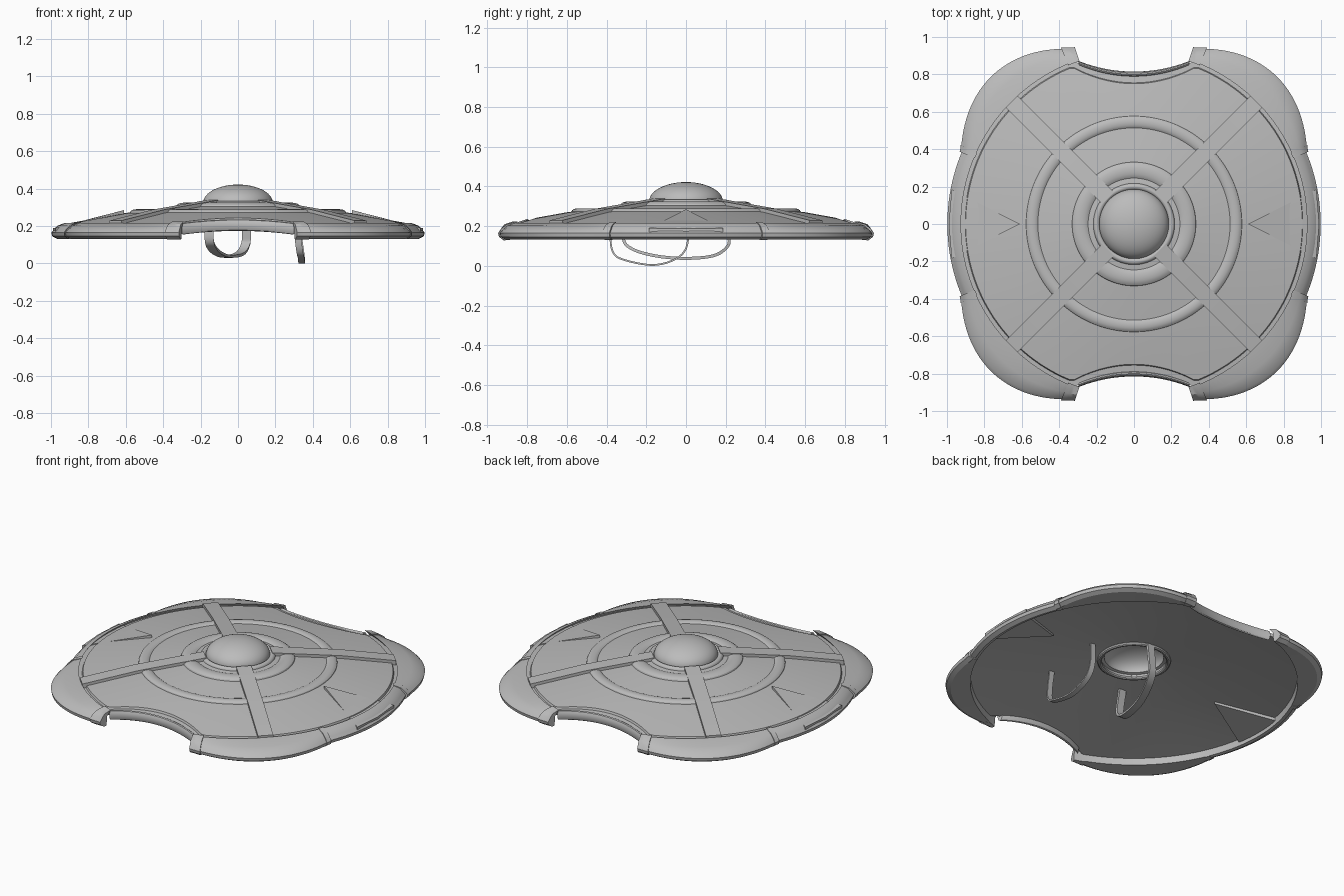
import bpy, bmesh, math
from mathutils import Vector
from math import sin, cos, pi, radians

cube = bpy.data.objects.get("Cube")
if cube:
    bpy.data.objects.remove(cube, do_unlink=True)

steel = bpy.data.materials.new("grey steel")
steel.use_nodes = True
GREY = (0.5, 0.5, 0.5, 1)
steel.diffuse_color = GREY
steel.node_tree.nodes["Principled BSDF"].inputs["Base Color"].default_value = GREY


def finish(name, bm, angle=30):
    bmesh.ops.remove_doubles(bm, verts=bm.verts, dist=1e-5)
    bmesh.ops.recalc_face_normals(bm, faces=bm.faces)
    mesh = bpy.data.meshes.new(name)
    bm.to_mesh(mesh)
    bm.free()
    obj = bpy.data.objects.new(name, mesh)
    bpy.context.collection.objects.link(obj)
    mesh.materials.append(steel)
    bpy.ops.object.select_all(action='DESELECT')
    obj.select_set(True)
    bpy.context.view_layer.objects.active = obj
    bpy.ops.object.shade_smooth_by_angle(angle=radians(angle))
    return obj


def skin(name, rings, closed):
    """Join closed cross-sections into a solid."""
    bm = bmesh.new()
    rows = [[bm.verts.new(p) for p in ring] for ring in rings]
    n = len(rows[0])
    pairs = list(zip(rows, rows[1:])) + ([(rows[-1], rows[0])] if closed else [])
    for a, b in pairs:
        for i in range(n):
            j = (i + 1) % n
            bm.faces.new((a[i], a[j], b[j], b[i]))
    if not closed:
        bm.faces.new(rows[0])
        bm.faces.new(rows[-1])
    return finish(name, bm)


def around(name, section, start=0, end=360, steps=144):
    """Sweep a section of (radius, height) points about the z axis."""
    closed = end - start >= 360
    count = steps if closed else steps + 1
    rings = []
    for k in range(count):
        t = radians(start + (end - start) * k / steps)
        rings.append([(r * cos(t), r * sin(t), z) for r, z in section(t)])
    return skin(name, rings, closed)


def face_z(r):
    """Height of the shallow conical front of the shield."""
    if r < 0.6:
        return 0.32 - 0.125 * (r - 0.2)
    return 0.27 - 0.18 * (r - 0.6)


def edge(t):
    """Disc radius, with a round bite taken at the front and back."""
    c, bite = 1.566, 0.766
    under = bite ** 2 - (c * cos(t)) ** 2
    r = c * abs(sin(t)) - math.sqrt(under) if under > 0 else 9
    return min(r, 0.95)


# Main disc with a stepped border
def disc_section(t):
    d = edge(t)
    top = [(r, face_z(r)) for r in (0.19, 0.6, d - 0.05)]
    top += [(d - 0.045, face_z(d) - 0.004), (d, face_z(d) - 0.01)]
    low = [(r, face_z(r) - 0.03) for r in (d, 0.6, 0.19)]
    return top + low


around("shield_disc", disc_section, steps=240)


# Bindings along the two bites
def bite_section(t):
    d = edge(t)
    return [(d + 0.015 * cos(a), face_z(d) - 0.029 + 0.031 * sin(a))
            for a in [2 * pi * i / 12 for i in range(12)]]


for side, a in (("back", 71), ("front", 251)):
    around(side + "_bite_binding", bite_section, a, a + 38, 32)


# Rim pieces: wide at the four corners, narrow at the two sides
def rim_section(radius, grow=0):
    def section(t):
        R = radius(t) + grow
        g = grow
        return [(0.925 - g, 0.217 + g), (0.93 + 0.5 * (R - 0.93), 0.203 + g),
                (R - 0.016, 0.182 + g), (R, 0.165), (R - 0.004, 0.146),
                (R - 0.03, 0.132 - g / 2), (0.95, 0.136 - g / 2), (0.945, 0.19)]
    return section


def corner_radius(t):
    deg = math.degrees(t) % 180
    deg = min(deg, 180 - deg)
    a = min(max((deg - 23) / 48, 0), 1)
    return 1.005 - 0.015 * a + 0.1 * sin(pi * a)


corners = (("back_left", 0, 1), ("back_right", 180, -1),
           ("front_right", 180, 1), ("front_left", 360, -1))
for label, base, s in corners:
    def span(name, lo, hi, grow, steps):
        a, b = sorted((base + s * lo, base + s * hi))
        around(name, rim_section(corner_radius, grow), a, b, steps)
    span(label + "_rim", 23, 71, 0, 32)
    span(label + "_bite_collar", 67.5, 71.5, 0.007, 4)
    span(label + "_side_collar", 22.5, 24.5, 0.004, 2)

for side, a in (("left", -23), ("right", 157)):
    around(side + "_rim", rim_section(lambda t: 0.998), a, a + 46, 20)

# Raised rings on the face
def moulding(centre, half, height, base_drop=0.005):
    pts = [(centre + half * cos(pi * i / 8),
            face_z(centre) - base_drop + (height + base_drop) * sin(pi * i / 8))
           for i in range(9)]
    return lambda t: pts


around("outer_ring", moulding(0.543, 0.034, 0.013))
around("inner_ring", moulding(0.285, 0.046, 0.016))
around("boss_seat", moulding(0.2, 0.018, 0.014))

# Hollow domed boss
outer = [(0.186 * sin(pi / 2 * i / 12), 0.325 + 0.097 * cos(pi / 2 * i / 12))
         for i in range(13)]
inner = [(r * 0.93, z - 0.018) for r, z in reversed(outer)]
dome = outer + [(0.2, 0.322), (0.2, 0.3)] + inner
around("domed_boss", lambda t: dome, steps=64)
lip = [(0.2 + 0.014 * cos(2 * pi * i / 10), 0.286 + 0.014 * sin(2 * pi * i / 10))
       for i in range(10)]
around("boss_back_lip", lambda t: lip, steps=64)

# Four diagonal straps across the face
for label, base, s in corners:
    t = radians(base + s * 45)
    u, v = Vector((cos(t), sin(t), 0)), Vector((-sin(t), cos(t), 0))
    rings = []
    for r in (0.195, 0.6, 0.925):
        z = face_z(r)
        rings.append([u * r + v * w + Vector((0, 0, z + h)) for w, h in
                      ((-0.045, -0.01), (-0.045, 0.018), (0.045, 0.018), (0.045, -0.01))])
    skin(label + "_strap", rings, False)

# Triangular side wedges, proud of both faces
for side, s in (("left", 1), ("right", -1)):
    rings = []
    for lift in (0, 1):
        rings.append([(s * 0.61, 0, 0.285 if lift else 0.225),
                      (s * 0.975, 0.185, 0.19 if lift else 0.15),
                      (s * 0.99, 0, 0.188 if lift else 0.15),
                      (s * 0.975, -0.185, 0.19 if lift else 0.15)])
    skin(side + "_wedge", rings, False)


# Arm band and hand grip on the back
def band(name, path, width, thick):
    pts = [Vector(p) for p in path]
    ext = [2 * pts[0] - pts[1]] + pts + [2 * pts[-1] - pts[-2]]
    line = []
    for p0, p1, p2, p3 in zip(ext, ext[1:], ext[2:], ext[3:]):
        for k in range(6):
            t = k / 6
            line.append(0.5 * (2 * p1 + (p2 - p0) * t
                               + (2 * p0 - 5 * p1 + 4 * p2 - p3) * t * t
                               + (3 * p1 - p0 - 3 * p2 + p3) * t ** 3))
    line.append(pts[-1])
    rings = []
    for i, p in enumerate(line):
        d = line[min(i + 1, len(line) - 1)] - line[max(i - 1, 0)]
        n = Vector((0, -d.z, d.y)).normalized() * thick / 2
        w = Vector((width / 2, 0, 0))
        rings.append([p - w - n, p + w - n, p + w + n, p - w + n])
    skin(name, rings, False)


band("arm_band", [(-0.155, -0.29, 0.275), (-0.155, -0.315, 0.14), (-0.14, -0.27, 0.085),
                  (-0.1, -0.15, 0.05), (-0.05, 0, 0.038), (0.01, 0.14, 0.052),
                  (0.04, 0.21, 0.1), (0.045, 0.215, 0.16), (0.045, 0.2, 0.29)], 0.048, 0.015)
band("hand_grip", [(0.32, -0.36, 0.265), (0.32, -0.38, 0.15), (0.33, -0.365, 0.065),
                   (0.338, -0.31, 0.03), (0.34, -0.18, 0.005), (0.34, -0.08, 0.022),
                   (0.335, -0.01, 0.07), (0.325, 0.012, 0.15), (0.32, 0.01, 0.28)], 0.035, 0.009)
